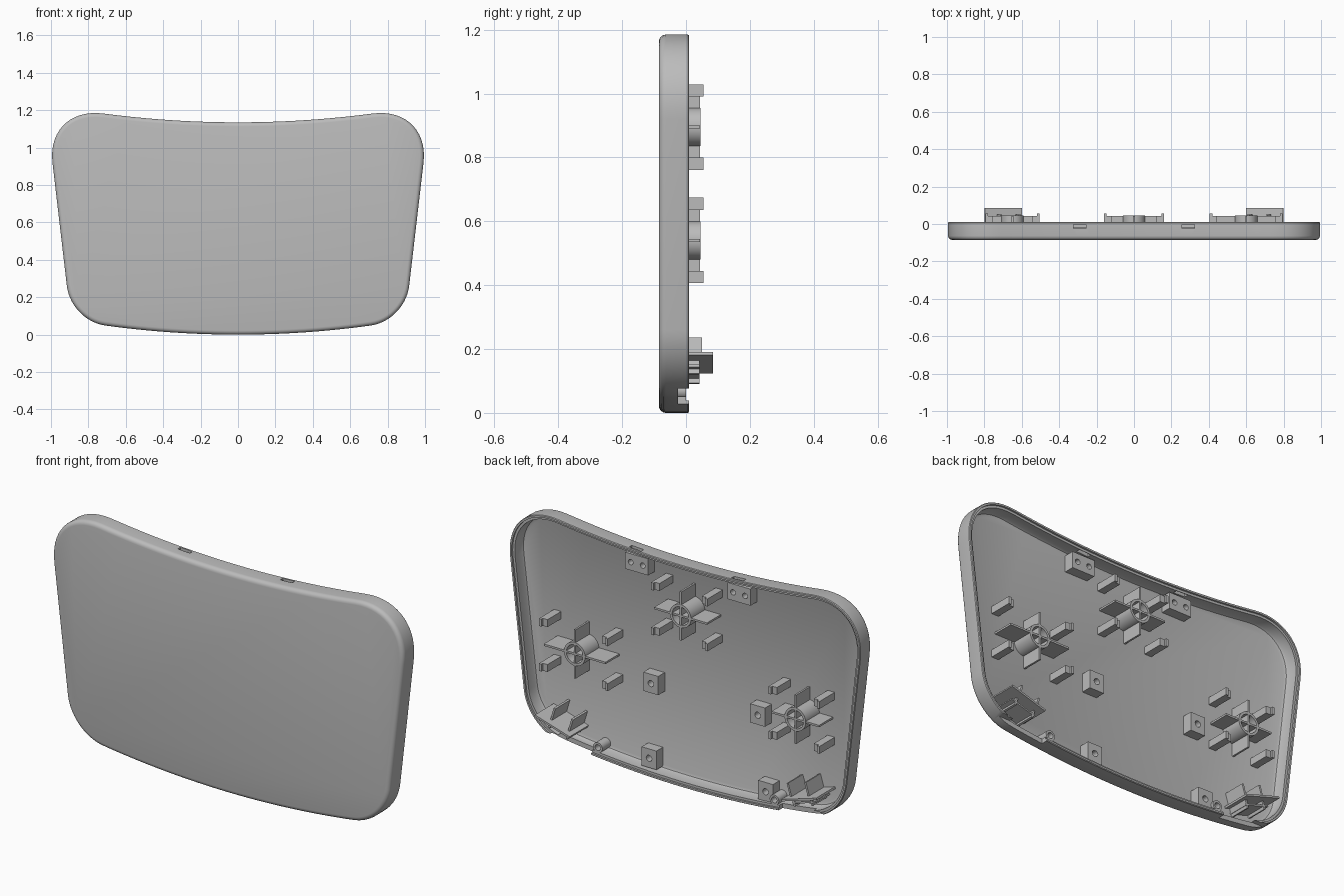
import bpy, bmesh, math
from mathutils import Vector, Matrix
from mathutils.geometry import interpolate_bezier

cube = bpy.data.objects.get("Cube")
if cube:
    bpy.data.objects.remove(cube, do_unlink=True)

grey = bpy.data.materials.new("plain grey")
grey.use_nodes = True
grey.diffuse_color = (0.5, 0.5, 0.5, 1)
grey.node_tree.nodes["Principled BSDF"].inputs["Base Color"].default_value = (0.5, 0.5, 0.5, 1)

FLOOR = -0.068   # inner face of the front panel


def finish(name, bm):
    bmesh.ops.recalc_face_normals(bm, faces=bm.faces)
    mesh = bpy.data.meshes.new(name)
    bm.to_mesh(mesh)
    bm.free()
    mesh.materials.append(grey)
    obj = bpy.data.objects.new(name, mesh)
    bpy.context.collection.objects.link(obj)
    return obj


def loft(name, rings, capped=True):
    """Skin a list of equal closed rings, capping or joining the ends."""
    bm = bmesh.new()
    loops = [[bm.verts.new(p) for p in ring] for ring in rings]
    n = len(loops[0])
    pairs = list(zip(loops, loops[1:])) + ([] if capped else [(loops[-1], loops[0])])
    for a, b in pairs:
        for i in range(n):
            j = (i + 1) % n
            bm.faces.new((a[i], a[j], b[j], b[i]))
    if capped:
        bm.faces.new(loops[0])
        bm.faces.new(loops[-1])
    return finish(name, bm)


def box(name, x, y, z, tilt=0.0):
    """Box from (min, max) ranges, tilted about its centre in the xz plane."""
    bm = bmesh.new()
    bmesh.ops.create_cube(bm, size=1)
    centre = [sum(r) / 2 for r in (x, y, z)]
    size = [r[1] - r[0] for r in (x, y, z)]
    bm.transform(Matrix.Translation(centre) @ Matrix.Rotation(tilt, 4, "Y")
                 @ Matrix.Diagonal((*size, 1)))
    return finish(name, bm)


def span(c, half):
    return (c - half, c + half)


def circle(x, z, r, y, n=32):
    return [(x + r * math.cos(math.tau * i / n), y, z + r * math.sin(math.tau * i / n))
            for i in range(n)]


def tube(name, x, z, r, hole, tip):
    return smooth(loft(name, [circle(x, z, r, FLOOR - 0.005), circle(x, z, r, tip),
                              circle(x, z, hole, tip), circle(x, z, hole, FLOOR - 0.005)], False))


def select(obj):
    bpy.ops.object.select_all(action="DESELECT")
    obj.select_set(True)
    bpy.context.view_layer.objects.active = obj


def smooth(obj):
    select(obj)
    bpy.ops.object.shade_smooth_by_angle(angle=math.radians(32))
    return obj


def cut(obj, cutter):
    cutter.hide_render = True
    mod = obj.modifiers.new("cut", "BOOLEAN")
    mod.operation, mod.solver, mod.object = "DIFFERENCE", "EXACT", cutter
    select(obj)
    bpy.ops.object.modifier_apply(modifier=mod.name)
    bpy.data.objects.remove(cutter, do_unlink=True)


# Panel outline: bowed top and bottom, tapered sides, rounded corners
def corner(start, tip, end):
    a, c, b = (Vector((*p, 0)) for p in (start, tip, end))
    return [(p.x, p.y) for p in interpolate_bezier(a, a.lerp(c, 0.57), b.lerp(c, 0.57), b, 16)]


half = [(x, 0.05 * (x / 0.72) ** 2) for x in (i * 0.06 for i in range(12))]
half += corner((0.71, 0.049), (0.892, 0.074), (0.915, 0.26))
half += corner((0.992, 0.92), (1.026, 1.222), (0.72, 1.182))
half += [(x, 1.135 + 0.047 * (x / 0.72) ** 2) for x in (i * 0.06 for i in range(11, -1, -1))]
outline = [Vector(p) for p in half + [(-x, z) for x, z in half[-2:0:-1]]]


def inset(d, y):
    ring = []
    for i, p in enumerate(outline):
        t = (outline[(i + 1) % len(outline)] - outline[i - 1]).normalized()
        ring.append((p.x - t.y * d, y, p.y + t.x * d))
    return ring


# Shell: rounded front edge, stepped rim, filleted inner floor
R = 0.022
front = [inset(R - R * math.sin(a), -0.085 + R - R * math.cos(a))
         for a in (math.radians(d) for d in (0, 22.5, 45, 67.5, 90))]
inner = [inset(d, y) for d, y in ((0, 0.006), (0.003, 0.01), (0.012, 0.01), (0.012, 0.0),
                                  (0.024, 0.0), (0.024, -0.052), (0.029, -0.063),
                                  (0.042, FLOOR))]
shell = loft("shell", front + inner)
for s in (-1, 1):
    cut(shell, box("slot_cutter", span(s * 0.29, 0.034), (-0.024, -0.003), (1.09, 1.2)))
    cut(shell, box("notch_cutter", span(s * 0.69, 0.16), (-0.025, 0.05), (-0.1, 0.076)))
smooth(shell)

# Ribbed bosses, each ringed by four lipped posts
for name, x, z, fin_x, post_x in (("top", 0, 0.895, 0.15, 0.14),
                                  ("left", 0.6, 0.54, 0.175, 0.175),
                                  ("right", -0.65, 0.54, 0.135, 0.125)):
    tube(name + "_boss", x, z, 0.06, 0.047, 0.045)
    box(name + "_boss_wide_fin", span(x, fin_x), (FLOOR - 0.005, 0.044), span(z, 0.005))
    box(name + "_boss_tall_fin", span(x, 0.005), (FLOOR - 0.005, 0.044), span(z, 0.125))
    for sx in (-1, 1):
        for sz in (-1, 1):
            px, pz = x + sx * post_x, z + sz * 0.115
            box(name + "_post", span(px, 0.02), (FLOOR - 0.005, 0.043), span(pz, 0.019))
            box(name + "_post_lip", span(px + sx * 0.013, 0.007), (0.04, 0.055), span(pz, 0.019))

# Screw blocks on the floor
for x, z in ((0.21, 0.47), (-0.395, 0.47), (0.22, 0.085), (-0.44, 0.09)):
    block = box("screw_block", span(x, 0.042), (FLOOR - 0.005, -0.015), span(z, 0.048))
    cut(block, loft("hole_cutter", [circle(x, z, 0.016, -0.055, 16), circle(x, z, 0.016, 0.02, 16)]))

for s in (-1, 1):
    # Two-hole tabs below the top slots
    tab = box("top_tab", span(s * 0.29, 0.065), (FLOOR - 0.005, -0.015), (1.02, 1.105))
    for dx in (-0.034, 0.034):
        x = s * 0.29 + dx
        cut(tab, loft("hole_cutter", [circle(x, 1.062, 0.014, -0.05, 16),
                                      circle(x, 1.062, 0.014, 0.02, 16)]))
    # Sloped corner shelves with upright fins and ribs beneath
    slope = -s * math.atan2(0.06, 0.2)
    box("corner_shelf", span(s * 0.7, 0.103), (FLOOR - 0.005, 0.085), span(0.157, 0.005), slope)
    for x in (0.63, 0.73):
        z = 0.157 + (x - 0.7) * 0.3
        box("shelf_fin", span(s * (x - 0.01), 0.005), (FLOOR - 0.005, 0.05), (z, z + 0.07), slope)
        box("shelf_rib", span(s * (x + 0.01), 0.005), (FLOOR - 0.005, 0.043), (z - 0.045, z), slope)
    box("shelf_cross_rib", span(s * 0.7, 0.07), (FLOOR - 0.005, 0.043), span(0.127, 0.004), slope)
    # Small pegs beside the bottom notches
    tube("bottom_peg", s * 0.5, 0.07, 0.026, 0.015, 0.0)
